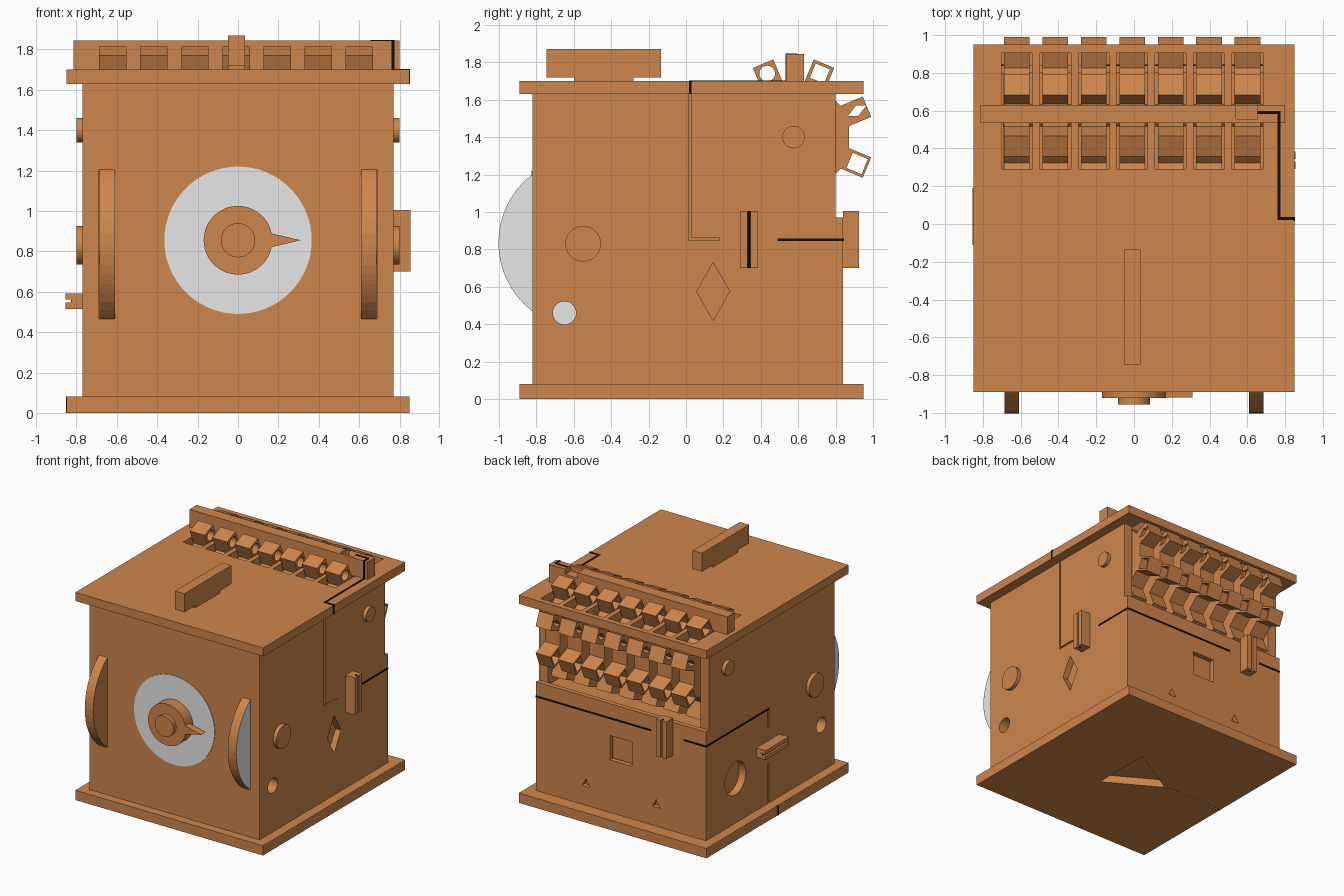
import bpy, bmesh, math

if "Cube" in bpy.data.objects:
    bpy.data.objects.remove(bpy.data.objects["Cube"])


def material(name, rgb):
    m = bpy.data.materials.new(name)
    m.diffuse_color = (*rgb, 1)
    m.use_nodes = True
    m.node_tree.nodes["Principled BSDF"].inputs["Base Color"].default_value = m.diffuse_color
    return m


WOOD = material("brown wood", (0.62, 0.24, 0.072))
GREY = material("light grey", (0.8, 0.8, 0.8))
BLACK = material("black", (0.004, 0.004, 0.004))


def prism(name, pts, axis, lo, hi, mat=WOOD):
    """Extrude a 2D outline along an axis (x: y,z points; y: x,z; z: x,y)."""
    place = {'x': lambda a, b, d: (d, a, b), 'y': lambda a, b, d: (a, d, b),
             'z': lambda a, b, d: (a, b, d)}[axis]
    bm = bmesh.new()
    ends = [[bm.verts.new(place(a, b, d)) for a, b in pts] for d in (lo, hi)]
    bm.faces.new(ends[0])
    bm.faces.new(ends[1])
    n = len(pts)
    for i in range(n):
        j = (i + 1) % n
        bm.faces.new((ends[0][i], ends[0][j], ends[1][j], ends[1][i]))
    bmesh.ops.recalc_face_normals(bm, faces=bm.faces)
    me = bpy.data.meshes.new(name)
    bm.to_mesh(me)
    bm.free()
    me.materials.append(mat)
    ob = bpy.data.objects.new(name, me)
    bpy.context.collection.objects.link(ob)
    return ob


def box(name, x0, x1, y0, y1, z0, z1, mat=WOOD):
    return prism(name, [(x0, y0), (x1, y0), (x1, y1), (x0, y1)], 'z', z0, z1, mat)


def ring(a, b, r, n=48, turn=0.0):
    return [(a + r * math.cos(turn + math.tau * i / n),
             b + r * math.sin(turn + math.tau * i / n)) for i in range(n)]


def cut(ob, cutters, keep=False):
    """Subtract the cutters, apply, and remove them."""
    for c in cutters:
        mod = ob.modifiers.new("cut", 'BOOLEAN')
        mod.operation = 'DIFFERENCE'
        mod.solver = 'EXACT'
        mod.object = c
        c.hide_render = True
    bpy.context.view_layer.update()
    ev = ob.evaluated_get(bpy.context.evaluated_depsgraph_get())
    me = bpy.data.meshes.new_from_object(ev)
    ob.modifiers.clear()
    ob.data = me
    if not keep:
        for c in cutters:
            bpy.data.objects.remove(c)


WY, WZ = 0.575, 1.40                        # axle of the code wheels
WHEELS = [-0.62 + 0.2035 * i for i in range(7)]
DY, DZ, DR = -0.543, 0.835, 0.46            # axle and radius of the side discs

# Base with triangular pocket and groove
base = box("base_plate", -0.85, 0.85, -0.89, 0.95, 0, 0.08)
cut(base, [prism("c", ring(0, 0.02, 0.295, 3, math.pi), 'z', -0.1, 0.065),
           box("c", -0.9, -0.2, 0.015, 0.03, -0.1, 0.015)])
box("base_edge_cord", -0.853, -0.84, 0.015, 0.03, 0.0, 0.08, BLACK)

# Lid with a slot for every wheel
lid = box("lid_plate", -0.85, 0.85, -0.89, 0.95, 1.63, 1.70)
cut(lid, [box("c", x - 0.082, x + 0.082, 0.29, 0.905, 1.5, 1.8) for x in WHEELS])

# Front wall with slots for the discs
front = box("front_wall", -0.77, 0.77, -0.82, -0.74, 0.08, 1.63)
cut(front, [box("c", s * 0.65 - 0.038, s * 0.65 + 0.038, -0.9, -0.7, 0.465, 1.205)
            for s in (-1, 1)])

# Right wall: peep hole, diamond pocket, groove
right = box("right_wall", 0.69, 0.77, -0.74, 0.80, 0.08, 1.63)
cut(right, [prism("c", ring(-0.65, 0.46, 0.062, 32), 'x', 0.6, 0.9),
            prism("c", [(0.057, 0.575), (0.145, 0.42), (0.233, 0.575), (0.145, 0.73)],
                  'x', 0.72, 0.9),
            box("c", 0.757, 0.9, 0.015, 0.03, 0.847, 1.7),
            box("c", 0.757, 0.9, 0.02, 0.18, 0.847, 0.86)])

# Left wall: peep hole, round pocket, groove
left = box("left_wall", -0.77, -0.69, -0.74, 0.80, 0.08, 1.63)
cut(left, [prism("c", ring(-0.65, 0.46, 0.062, 32), 'x', -0.9, -0.6),
           prism("c", ring(0.46, 0.446, 0.135), 'x', -0.9, -0.71),
           box("c", -0.9, -0.757, 0.025, 0.04, 0.05, 0.41),
           box("c", -0.9, -0.757, 0.025, 0.04, 0.70, 0.845)])

# Back wall: square pocket and two triangle pockets
back = box("back_wall", -0.77, 0.77, 0.80, 0.84, 0.08, 0.97)
cut(back, [box("c", -0.10, 0.10, 0.7, 0.9, 0.51, 0.71)]
    + [prism("c", ring(x, 0.255, 0.042, 3, math.pi / 2), 'y', 0.7, 0.9)
       for x in (-0.318, 0.318)])
box("back_inner_wall", -0.69, 0.69, 0.74, 0.775, 0.08, 0.95)
box("wheel_shelf", -0.69, 0.69, 0.10, 0.80, 0.93, 0.95)
box("wheel_partition", -0.69, 0.69, 0.08, 0.10, 0.08, 1.63)

# Code wheels: sixteen-sided hub with every other side drawn out into a block
outline = []
for k in range(8):
    t = math.radians(22.5 + 45 * k)
    for r, w in ((0.297, -0.059), (0.425, -0.059), (0.425, 0.059), (0.297, 0.059)):
        outline.append((WY + r * math.cos(t) - w * math.sin(t),
                        WZ + r * math.sin(t) + w * math.cos(t)))


def at_block(deg, r=0.368):
    t = math.radians(deg)
    return WY + r * math.cos(t), WZ + r * math.sin(t), t


a, b, t = at_block(112.5)
symbols = [prism("c", ring(a, b, 0.042, 24), 'x', -1, 1)]
a, b, t = at_block(67.5)
symbols.append(prism("c", ring(a, b, 0.058, 4, t + math.pi / 4), 'x', -1, 1))
a, b, t = at_block(22.5)
symbols.append(prism("c", [(a - 0.05, b - 0.028), (a + 0.005, b - 0.028),
                           (a + 0.05, b + 0.028), (a - 0.005, b + 0.028)], 'x', -1, 1))
a, b, t = at_block(-22.5)
symbols.append(prism("c", ring(a, b, 0.062, 4, t + math.pi / 4), 'x', -1, 1))
for i, x in enumerate(WHEELS):
    wheel = prism("code_wheel_%d" % (i + 1), outline, 'x', x - 0.068, x + 0.068)
    cut(wheel, symbols, keep=True)
for c in symbols:
    bpy.data.objects.remove(c)
prism("wheel_axle", ring(WY, WZ, 0.06, 32), 'x', -0.80, 0.80)

# Bar across the wheels with a small square pocket
bar = box("reading_bar", -0.815, 0.80, 0.535, 0.63, 1.70, 1.845)
cut(bar, [box("c", 0.54, 0.655, 0.555, 0.7, 1.80, 1.9)])

# Lid handle
box("lid_handle", -0.05, 0.035, -0.745, -0.135, 1.72, 1.87)
box("lid_handle_foot", -0.05, 0.035, -0.60, -0.28, 1.70, 1.72)

# Front dial, pointer knob and hub
prism("dial_face", ring(0, 0.855, 0.365, 64), 'y', -0.825, -0.80, GREY)
prism("dial_knob", ring(0, 0.855, 0.17), 'y', -0.92, -0.825)
prism("dial_pointer", [(0.14, 0.815), (0.31, 0.855), (0.14, 0.895)], 'y', -0.919, -0.86)
prism("dial_hub", ring(0, 0.855, 0.085, 32), 'y', -0.955, -0.92)

# Side discs, grey on the outer face, and their axle buttons
for s, side in ((-1, "left"), (1, "right")):
    lo, hi = sorted((s * 0.61, s * 0.686))
    disc = prism(side + "_disc", ring(DY, DZ, DR, 56), 'x', lo, hi)
    disc.data.materials.append(GREY)
    for p in disc.data.polygons:
        p.material_index = 1 if p.normal.x * s > 0.9 else 0
    lo, hi = sorted((s * 0.55, s * 0.80))
    prism(side + "_disc_axle", ring(-0.55, 0.83, 0.095), 'x', lo, hi)

# Sliders, each a block with a black-floored groove along it
slider = box("right_slider", 0.77, 0.855, 0.29, 0.385, 0.70, 1.005)
cut(slider, [box("c", 0.825, 0.9, 0.33, 0.345, 0.6, 1.1)])
box("right_slider_groove", 0.82, 0.828, 0.33, 0.345, 0.70, 1.005, BLACK)
slider = box("left_slider", -0.855, -0.77, -0.11, 0.19, 0.515, 0.592)
cut(slider, [box("c", -0.9, -0.825, -0.3, 0.3, 0.547, 0.561)])
box("left_slider_groove", -0.828, -0.82, -0.11, 0.19, 0.547, 0.561, BLACK)
slider = box("back_slider", -0.47, -0.375, 0.84, 0.925, 0.70, 1.005)
cut(slider, [box("c", -0.43, -0.415, 0.895, 1.0, 0.6, 1.1)])
box("back_slider_groove", -0.43, -0.415, 0.89, 0.898, 0.70, 1.005, BLACK)

# Black cords around the box
Z0, Z1 = 0.845, 0.858
box("right_cord", 0.765, 0.773, 0.49, 0.844, Z0, Z1, BLACK)
box("back_cord_right", -0.27, 0.773, 0.835, 0.844, Z0, Z1, BLACK)
box("back_cord_left", -0.773, -0.57, 0.835, 0.844, Z0, Z1, BLACK)
box("left_cord", -0.773, -0.765, 0.025, 0.844, Z0, Z1, BLACK)
box("lid_edge_cord", 0.845, 0.853, 0.015, 0.03, 1.63, 1.703, BLACK)
box("lid_cord_end", 0.76, 0.853, 0.022, 0.037, 1.695, 1.703, BLACK)
box("lid_cord", 0.76, 0.775, 0.022, 0.535, 1.695, 1.703, BLACK)
box("bar_front_cord", 0.76, 0.775, 0.532, 0.54, 1.70, 1.848, BLACK)
box("bar_top_cord", 0.76, 0.775, 0.532, 0.597, 1.84, 1.848, BLACK)
box("bar_cord_end", 0.655, 0.775, 0.583, 0.597, 1.84, 1.848, BLACK)
